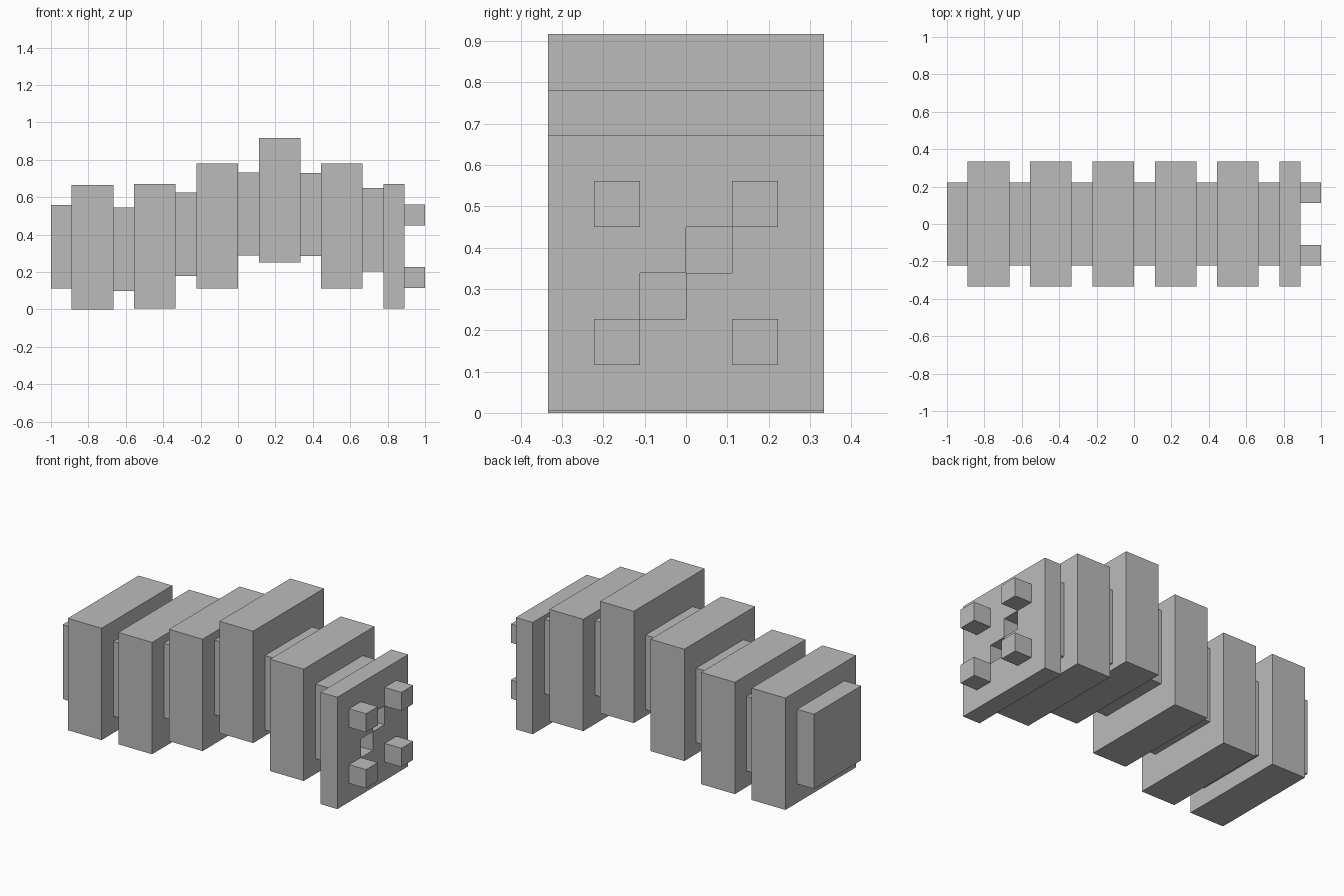
import bpy
import bmesh
from mathutils import Vector

default_cube = bpy.data.objects.get("Cube")
if default_cube:
    bpy.data.objects.remove(default_cube, do_unlink=True)

U = 1 / 9  # block unit

grey = bpy.data.materials.new("plain_grey")
grey.use_nodes = True
colour = (0.5, 0.5, 0.5, 1)
grey.diffuse_color = colour
grey.node_tree.nodes["Principled BSDF"].inputs["Base Color"].default_value = colour


def add_object(name, bm):
    mesh = bpy.data.meshes.new(name)
    bm.to_mesh(mesh)
    bm.free()
    mesh.materials.append(grey)
    obj = bpy.data.objects.new(name, mesh)
    bpy.context.collection.objects.link(obj)
    return obj


def add_box(name, low, size):
    """Box given by its lowest corner and its size."""
    bm = bmesh.new()
    bmesh.ops.create_cube(bm, size=1)
    for v in bm.verts:
        v.co = Vector(low) + Vector((v.co[i] + 0.5) * size[i] for i in range(3))
    return add_object(name, bm)


# Body segments: thick blocks alternating with thin joints, from the tail on
segment_bottoms = [0, 0.005, 0.113, 0.25, 0.113]
joint_bottoms = [0.113, 0.1, 0.18, 0.288, 0.285, 0.204]
for i, z in enumerate(segment_bottoms):
    add_box(f"body_segment_{i + 1}", (-1 + (3 * i + 1) * U, -3 * U, z),
            (2 * U, 6 * U, 6 * U))
for i, z in enumerate(joint_bottoms):
    name = f"body_joint_{i}" if i else "tail"
    add_box(name, (-1 + 3 * i * U, -2 * U, z), (U, 4 * U, 4 * U))

# Head plate with two square openings that meet at a corner
head_x, head_z = 1 - 2 * U, 0.005
columns = [-3, -1, 0, 1, 3]
rows = [0, 2, 3, 4, 6]
openings = {(1, 1), (2, 2)}
bm = bmesh.new()
grid = [[bm.verts.new((head_x, y * U, head_z + z * U)) for z in rows]
        for y in columns]
for i in range(len(columns) - 1):
    for j in range(len(rows) - 1):
        if (i, j) not in openings:
            bm.faces.new((grid[i][j], grid[i + 1][j],
                          grid[i + 1][j + 1], grid[i][j + 1]))
add_object("head", bm)
head = bpy.data.objects["head"]
thickness = head.modifiers.new("thickness", "SOLIDIFY")
thickness.thickness = U
thickness.offset = 1

# Four small cubes on the face
for side, y in (("right", -2), ("left", 1)):
    for level, z in (("lower", 1), ("upper", 4)):
        add_box(f"{level}_{side}_face_cube",
                (1 - U, y * U, head_z + z * U), (U, U, U))
